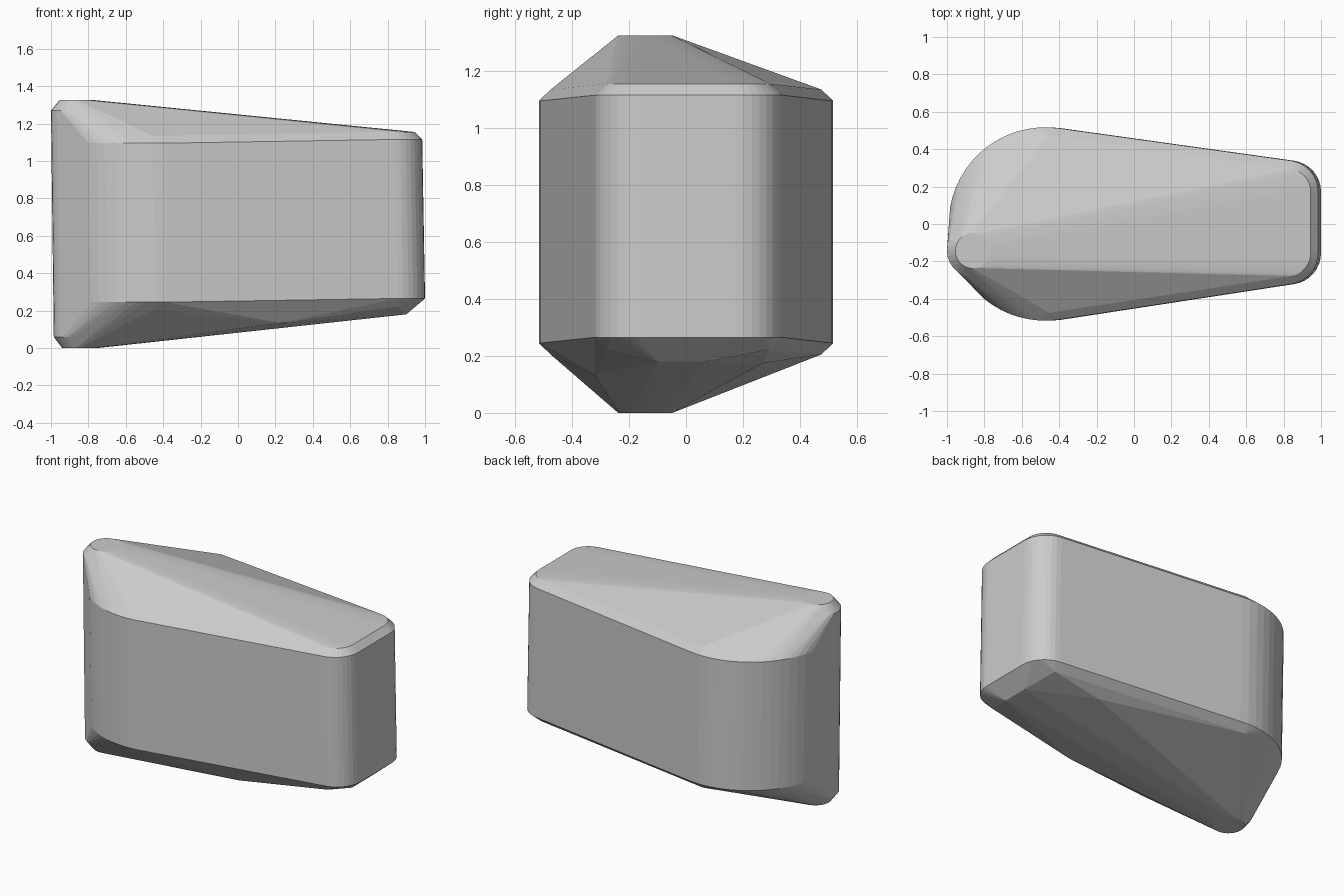
import bpy, bmesh
from math import radians, sin, cos

if "Cube" in bpy.data.objects:
    bpy.data.objects.remove(bpy.data.objects["Cube"])

bm = bmesh.new()


def arc(cx, cy, r, a0, a1, n, z):
    """Add a level arc of points to the hull."""
    for i in range(n + 1):
        a = radians(a0 + (a1 - a0) * i / n)
        bm.verts.new((cx + r * cos(a), cy + r * sin(a), z))


# wide rounded shoulder: upper and lower rims of the side wall
for z, dx in ((1.095, -0.007), (0.245, 0.007)):
    arc(-0.467 + dx, 0, 0.517, 82, 170, 14, z)
    arc(-0.467 + dx, 0, 0.517, 231, 278, 8, z)

# chamfer peaks at the front and back of the shoulder
for s in (1, -1):
    bm.verts.new((-0.455, s * 0.475, 1.135))
    bm.verts.new((-0.455, s * 0.475, 0.205))

# narrow high nose: chamfered upper and lower ends
for z, r, cx in ((1.325, 0.095, -0.86), (1.27, 0.138, -0.862),
                 (0.06, 0.138, -0.847), (0.0, 0.095, -0.845)):
    arc(cx, -0.143, r, 0, 360, 28, z)

# blunt end: rounded corners with a chamfered rim
for z, r, cx in ((1.155, 0.125, 0.82), (1.115, 0.168, 0.817), (0.265, 0.168, 0.832)):
    arc(cx, 0.172, r, 0, 82, 8, z)
    arc(cx, -0.155, r, -82, 0, 8, z)

# faceted underside of the blunt end
for p in ((0.9, -0.1, 0.18), (0.9, 0.07, 0.18), (0.85, 0.29, 0.222),
          (0.85, -0.28, 0.222), (0.23, -0.32, 0.133), (0.5, 0.27, 0.175)):
    bm.verts.new(p)

# wrap everything in one faceted shell
res = bmesh.ops.convex_hull(bm, input=bm.verts[:])
loose = [v for v in bm.verts if not v.link_faces]
bmesh.ops.delete(bm, geom=loose, context='VERTS')
bmesh.ops.dissolve_limit(bm, angle_limit=radians(0.5), verts=bm.verts[:], edges=bm.edges[:])
bmesh.ops.recalc_face_normals(bm, faces=bm.faces[:])

mesh = bpy.data.meshes.new("faceted_block")
bm.to_mesh(mesh)
bm.free()
block = bpy.data.objects.new("faceted_block", mesh)
bpy.context.collection.objects.link(block)
